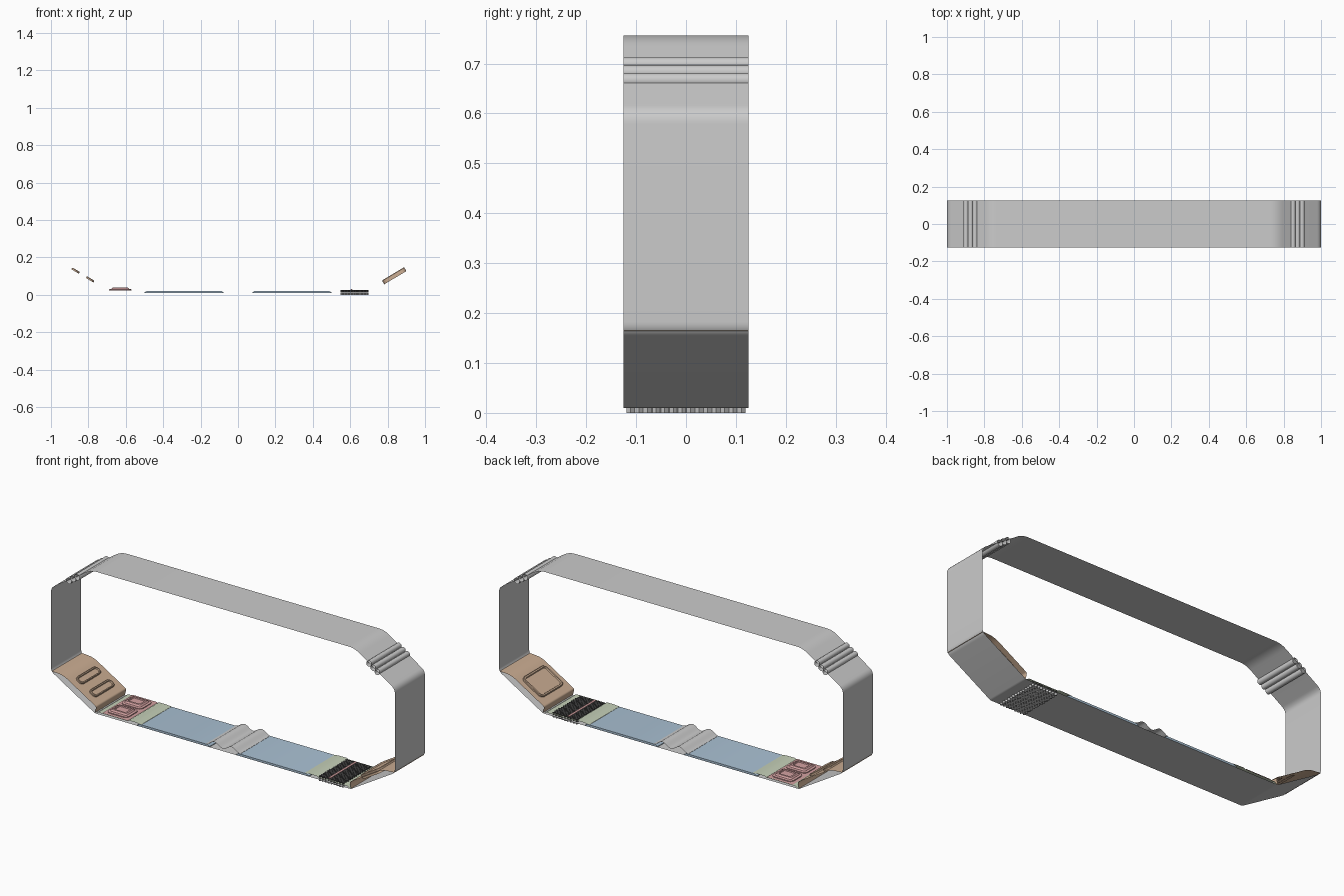
import bpy, bmesh, math
from mathutils import Vector, Matrix

if "Cube" in bpy.data.objects:
    bpy.data.objects.remove(bpy.data.objects["Cube"])

W = 0.125  # half width of the belt


def material(name, rgb):
    m = bpy.data.materials.new(name)
    m.diffuse_color = (*rgb, 1)
    m.use_nodes = True
    m.node_tree.nodes["Principled BSDF"].inputs["Base Color"].default_value = m.diffuse_color
    return m


TAN = material("tan", (0.60, 0.42, 0.29))
PINK = material("pink", (0.66, 0.36, 0.36))
BLUE = material("blue", (0.40, 0.53, 0.65))
GREEN = material("green", (0.56, 0.63, 0.48))
BLACK = material("black", (0.05, 0.05, 0.05))


def finish(name, bm, mat=None, angle=30):
    bmesh.ops.recalc_face_normals(bm, faces=bm.faces)
    me = bpy.data.meshes.new(name)
    bm.to_mesh(me)
    bm.free()
    ob = bpy.data.objects.new(name, me)
    bpy.context.collection.objects.link(ob)
    if mat:
        me.materials.append(mat)
    bpy.ops.object.select_all(action='DESELECT')
    ob.select_set(True)
    bpy.context.view_layer.objects.active = ob
    bpy.ops.object.shade_smooth_by_angle(angle=math.radians(angle))
    return ob


def sheet(name, pts, mat=None, hw=W, closed=False, caps=False):
    """Sweep an x-z profile across the belt's width."""
    bm = bmesh.new()
    a = [bm.verts.new((x, -hw, z)) for x, z in pts]
    b = [bm.verts.new((x, hw, z)) for x, z in pts]
    n = len(pts)
    for i in range(n if closed else n - 1):
        j = (i + 1) % n
        bm.faces.new((a[i], a[j], b[j], b[i]))
    if caps:
        bm.faces.new(a)
        bm.faces.new(b)
    return finish(name, bm, mat)


def fillet(pts, seg=7):
    """Round each (x, z, tangent length) corner of a closed path."""
    out = []
    for i, (x, z, t) in enumerate(pts):
        p = Vector((x, z))
        d0 = (Vector(pts[i - 1][:2]) - p).normalized() * t
        d1 = (Vector(pts[(i + 1) % len(pts)][:2]) - p).normalized() * t
        for k in range(seg + 1):
            f = k / seg
            out.append(p + d0 * (1 - f) ** 2 + d1 * f ** 2)
    return out


def pad(name, mat, frame, cu, cv, su, sv, r, levels):
    """Stacked rounded rectangles: levels are (inset, height)."""
    bm = bmesh.new()
    loops = []
    for inset, h in levels:
        rr = max(r - inset, 0.003)
        loop = []
        for q, (sx, sy) in enumerate(((1, 1), (-1, 1), (-1, -1), (1, -1))):
            for k in range(6):
                a = math.radians(90 * q + 18 * k)
                u = cu + sx * (su / 2 - inset - rr) + rr * math.cos(a)
                v = cv + sy * (sv / 2 - inset - rr) + rr * math.sin(a)
                loop.append(bm.verts.new(frame @ Vector((u, v, h))))
        loops.append(loop)
    n = len(loops[0])
    for a, b in zip(loops, loops[1:]):
        for i in range(n):
            bm.faces.new((a[i], a[(i + 1) % n], b[(i + 1) % n], b[i]))
    bm.faces.new(loops[0])
    bm.faces.new(loops[-1])
    return finish(name, bm, mat)


# Main belt loop
half = [(0.744, 0.01, 0.008), (1, 0.163, 0.02), (1, 0.603, 0.024), (0.765, 0.756, 0.035)]
path = half + [(-x, z, t) for x, z, t in reversed(half)]
sheet("belt_loop", fillet(path), closed=True)

U = Vector((0.256, 0, 0.153))
L = U.length
U.normalize()

for s, side in ((-1, "left"), (1, "right")):
    # Rolled folds on the upper slopes
    d = Vector((0.235, -0.153)).normalized()
    nrm = Vector((d.y, -d.x)) * -1
    for k in range(3):
        c = Vector((0.875, 0.6844)) + d * (k - 1) * 0.029 - nrm * 0.004
        ring = [c + d * 0.0145 * math.cos(a) + nrm * 0.016 * math.sin(a)
                for a in (i * math.tau / 24 for i in range(24))]
        sheet(f"{side}_fold_{k + 1}", [(s * p.x, p.y) for p in ring], closed=True)

    # Raised tan cover on the lower slope
    frame = Matrix(((s * U.x, 0, -s * U.z, s * 0.744), (0, 1, 0, 0),
                    (U.z, 0, U.x, 0.01), (0, 0, 0, 1)))
    prof = [(0.002, 0.002, 0.001), (0.012, 0.034, 0.009), (0.235, 0.034, 0.03), (L, 0.002, 0.001)]
    pts = fillet(prof)
    sheet(f"{side}_cover", [((frame @ Vector((p.x, 0, p.y))).x, (frame @ Vector((p.x, 0, p.y))).z)
                            for p in pts], TAN)
    # Green base panel and blue centre panel
    sheet(f"{side}_base_panel", [(s * x, z) for x, z in
          ((0.738, 0.012), (0.725, 0.02), (0.555, 0.02), (0.545, 0.025),
           (0.505, 0.025), (0.475, 0.0225), (0.47, 0.012))], GREEN)
    sheet(f"{side}_blue_panel", [(s * x, z) for x, z in
          ((0.5, 0.0105), (0.5, 0.014), (0.485, 0.0215), (0.09, 0.0215), (0.078, 0.014), (0.078, 0.0105))],
          BLUE, closed=True, caps=True)

    # Raised frames on the tan cover
    if s < 0:
        for k, cu in enumerate((0.077, 0.168)):
            pad(f"slot_frame_{k + 1}", TAN, frame, cu, 0, 0.046, 0.17, 0.02,
                [(0, 0.033), (0, 0.041), (0.003, 0.044), (0.008, 0.044), (0.010, 0.037)])
    else:
        pad("large_frame", TAN, frame, 0.125, 0, 0.138, 0.19, 0.025,
            [(0, 0.02), (0, 0.041), (0.003, 0.044), (0.010, 0.044), (0.013, 0.038)])

# Wavy fold at the bottom centre
wave = []
for i in range(49):
    x = -0.1 + 0.2 * i / 48
    wave.append((x, 0.0225 + 0.022 * math.sin(math.pi * (x + 0.1) / 0.1) ** 2))
sheet("centre_fold", [(-0.1, 0.012)] + wave + [(0.1, 0.012)])

# Pink plate with two raised pads
sheet("pink_plate", [(-0.705, 0.0205), (-0.70, 0.0235), (-0.56, 0.0235), (-0.555, 0.0205)], PINK)
for k, y in enumerate((-0.058, 0.058)):
    pad(f"pink_pad_{k + 1}", PINK, Matrix.Translation((-0.63, y, 0)), 0, 0, 0.12, 0.102, 0.022,
        [(0, 0.022), (0, 0.028), (0.004, 0.030), (0.012, 0.030), (0.018, 0.038),
         (0.021, 0.039), (0.026, 0.039), (0.028, 0.034)])


# Diamond grip mesh above and below the belt
def grip(name, z0, z1, mat):
    bm = bmesh.new()
    px, py = 0.0168, 0.0171
    for i in range(17):
        for j in range(14):
            x = 0.556 + i * px / 2
            y = -0.111 + j * py + (py / 2 if i % 2 else 0)
            if abs(y) > 0.115:
                continue
            ring = ((px * 0.46, 0), (0, py * 0.46), (-px * 0.46, 0), (0, -py * 0.46))
            lo = [bm.verts.new((x + dx, y + dy, z0)) for dx, dy in ring]
            hi = [bm.verts.new((x + dx, y + dy, z1)) for dx, dy in ring]
            bm.faces.new(lo)
            bm.faces.new(hi)
            for q in range(4):
                r = (q + 1) % 4
                bm.faces.new((lo[q], lo[r], hi[r], hi[q]))
    finish(name, bm, mat)


grip("grip_top", 0.012, 0.0245, BLACK)
grip("grip_bottom", 0.0, 0.0095, None)

# Pink rib across the grip
rib = [(0.607 + 0.006 * math.cos(a), 0.023 + 0.007 * math.sin(a))
       for a in (i * math.pi / 8 for i in range(9))]
sheet("pink_rib", rib, PINK, hw=0.11, closed=True, caps=True)
